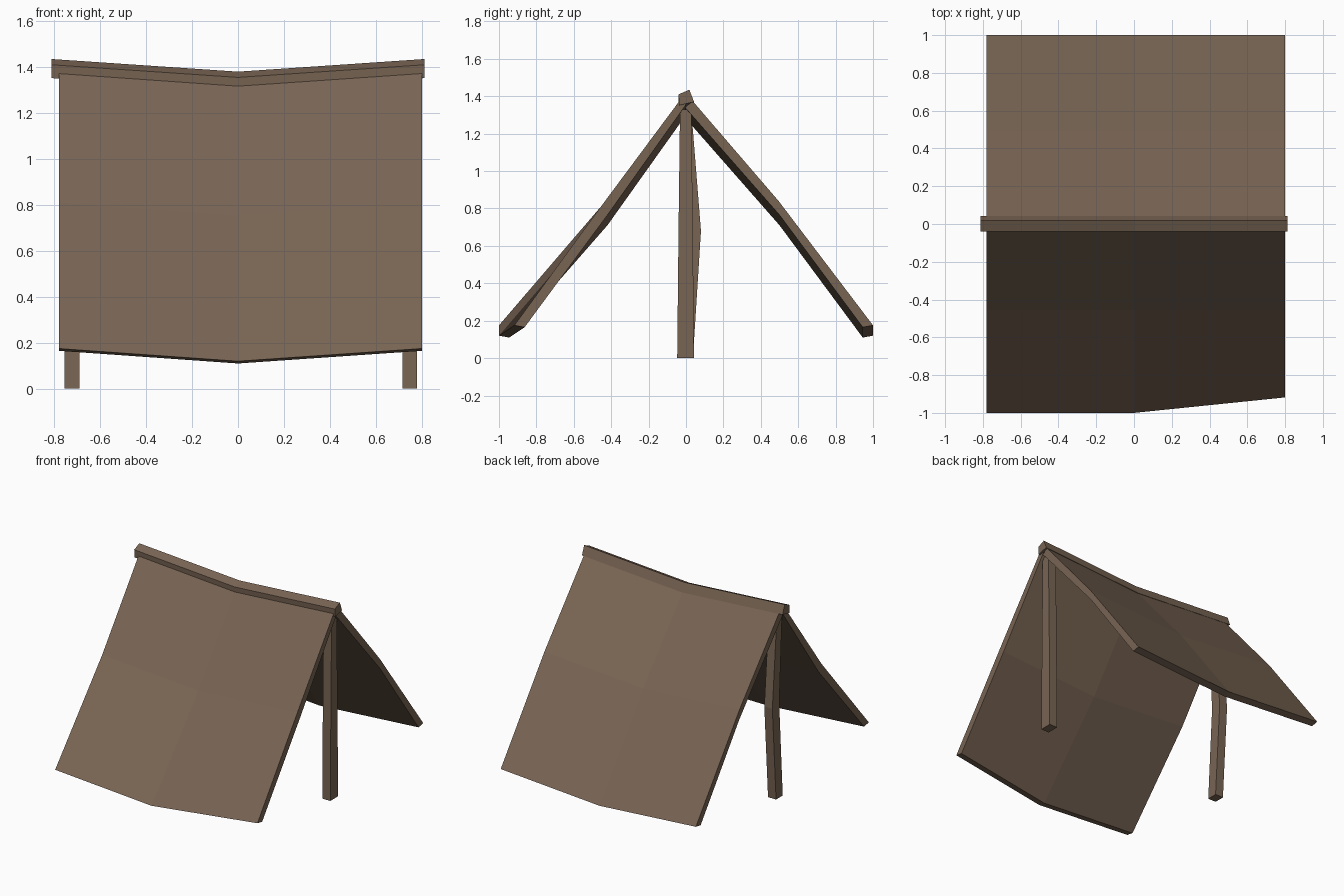
import bpy, bmesh

if "Cube" in bpy.data.objects:
    bpy.data.objects.remove(bpy.data.objects["Cube"])

wood = bpy.data.materials.new("weathered brown wood")
wood.diffuse_color = (0.19, 0.13, 0.088, 1)
wood.use_nodes = True
wood.node_tree.nodes["Principled BSDF"].inputs["Base Color"].default_value = wood.diffuse_color
SAG = 0.055


def loft(name, rings, caps):
    """Skin closed rings of points; caps list the end faces by ring index."""
    bm = bmesh.new()
    vs = [[bm.verts.new(p) for p in r] for r in rings]
    n = len(vs[0])
    for a, b in zip(vs, vs[1:]):
        for i in range(n):
            j = (i + 1) % n
            bm.faces.new((a[i], a[j], b[j], b[i]))
    for end in (vs[0], vs[-1]):
        for c in caps:
            bm.faces.new([end[i] for i in c])
    bmesh.ops.recalc_face_normals(bm, faces=bm.faces)
    me = bpy.data.meshes.new(name)
    bm.to_mesh(me)
    bm.free()
    me.materials.append(wood)
    ob = bpy.data.objects.new(name, me)
    bpy.context.collection.objects.link(ob)
    return ob


def sagging(profile, x0, x1):
    """Repeat a (y, z) profile along x, dipping at the middle."""
    return [[(x, y, z - dip) for y, z in profile]
            for x, dip in ((x0, 0), (0, SAG), (x1, 0))]


slab_caps = [(0, 1, 4, 5), (1, 2, 3, 4)]

# Front roof slab, with its lower right corner pulled in
front = sagging([(-0.035, 1.375), (-0.455, 0.81), (-1.0, 0.175),
                 (-0.945, 0.165), (-0.42, 0.765), (0.0, 1.355)], -0.78, 0.80)
for i in (2, 3):
    x, y, z = front[2][i]
    front[2][i] = (x, y + 0.082, z)
loft("front_roof_panel", front, slab_caps)

# Back roof slab
back = sagging([(0.035, 1.375), (0.495, 0.84), (1.0, 0.175),
                (0.945, 0.165), (0.50, 0.765), (-0.005, 1.34)], -0.78, 0.80)
loft("back_roof_panel", back, slab_caps)

# Twisted ridge beam
beam = [(0.018, 1.435), (-0.04, 1.41), (-0.036, 1.352), (0.043, 1.37)]
loft("ridge_beam", sagging(beam, -0.812, 0.812), [(0, 1, 2, 3)])


# Posts: each level is (z, x0, x1, y0, y1)
def post(name, levels):
    rings = [[(x0, y0, z), (x1, y0, z), (x1, y1, z), (x0, y1, z)]
             for z, x0, x1, y0, y1 in levels]
    loft(name, rings, [(0, 1, 2, 3)])


post("right_post", [(0, 0.715, 0.78, -0.047, 0.042),
                    (0.68, 0.715, 0.78, -0.04, 0.037),
                    (1.33, 0.715, 0.78, -0.032, 0.028)])
post("left_post", [(0, -0.755, -0.69, -0.04, 0.037),
                   (0.68, -0.755, -0.69, 0.0, 0.08),
                   (1.33, -0.755, -0.69, -0.032, 0.028)])
